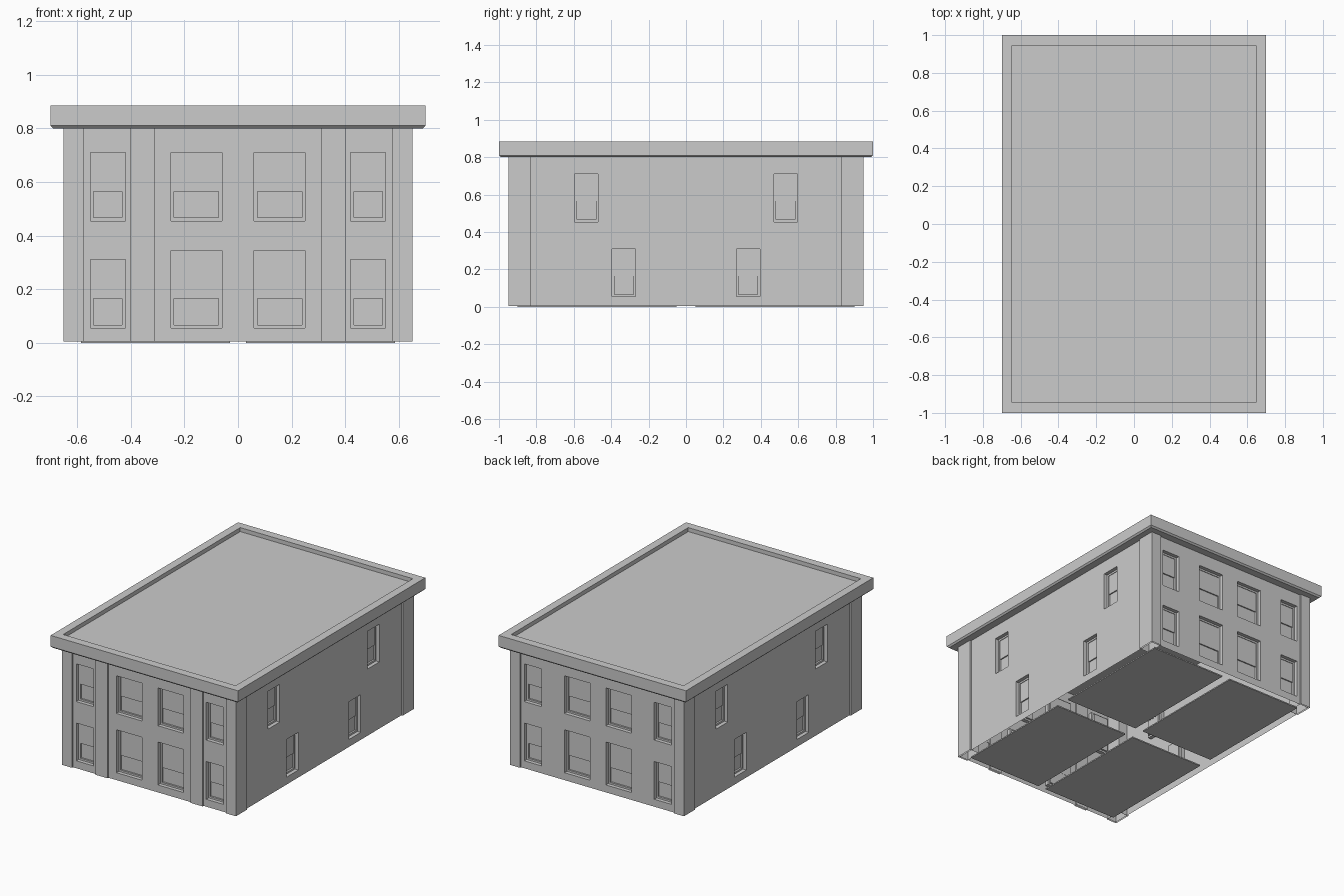
import bpy, bmesh
from mathutils import Vector

cube = bpy.data.objects.get("Cube")
if cube:
    bpy.data.objects.remove(cube, do_unlink=True)

# Single plain grey
grey = bpy.data.materials.new("plain_grey")
grey.use_nodes = True
grey.diffuse_color = (0.6, 0.6, 0.6, 1)
grey.node_tree.nodes["Principled BSDF"].inputs["Base Color"].default_value = (0.6, 0.6, 0.6, 1)

HX, HY = 0.64, 0.94        # wall half sizes
BASE, EAVE = 0.005, 0.80   # wall bottom and top


def add_box(bm, lo, hi, open_bottom=False):
    verts = bmesh.ops.create_cube(bm, size=1)["verts"]
    lo, hi = Vector(lo), Vector(hi)
    for v in verts:
        v.co = Vector([(l + h) / 2 + c * (h - l) for l, h, c in zip(lo, hi, v.co)])
    if open_bottom:
        bm.normal_update()
        faces = [f for f in verts[0].link_faces] + [f for v in verts for f in v.link_faces]
        low = [f for f in set(faces) if f.normal.z < -0.9]
        bmesh.ops.delete(bm, geom=low, context="FACES")


def make_object(name, bm):
    mesh = bpy.data.meshes.new(name)
    bm.normal_update()
    bm.to_mesh(mesh)
    bm.free()
    mesh.materials.append(grey)
    obj = bpy.data.objects.new(name, mesh)
    bpy.context.collection.objects.link(obj)
    return obj


def wall_box(bm, side, u0, u1, z0, z1, d0, d1):
    """Box on a wall: u runs along the wall, d is the depth inward from its face."""
    axis, sign = side
    half = (HX, HY)[axis]
    a, b = sorted((sign * (half - d0), sign * (half - d1)))
    if axis == 0:
        add_box(bm, (a, u0, z0), (b, u1, z1))
    else:
        add_box(bm, (u0, a, z0), (u1, b, z1))


# Window list: side, start, end, sill, head
windows = []
for side in ((1, -1), (1, 1)):
    for s in (-1, 1):
        for near, far, low_head in ((0.06, 0.25, 0.345), (0.42, 0.55, 0.31)):
            u0, u1 = sorted((s * near, s * far))
            windows.append((side, u0, u1, 0.055, low_head))
            windows.append((side, u0, u1, 0.455, 0.71))
for side in ((0, 1), (0, -1)):
    for s in (-1, 1):
        for near, far, sill in ((0.27, 0.395, 0.055), (0.47, 0.595, 0.455)):
            u0, u1 = sorted((s * near, s * far))
            windows.append((side, u0, u1, sill, sill + 0.255))

# Walls with stepped window recesses
bm = bmesh.new()
add_box(bm, (-HX, -HY, BASE), (HX, HY, EAVE + 0.01))
walls = make_object("walls", bm)
cutters = []
for name, inset, depth in (("reveal_cutter", 0, 0.025), ("pane_cutter", 0.012, 0.037)):
    bm = bmesh.new()
    for side, u0, u1, z0, z1 in windows:
        wall_box(bm, side, u0 + inset, u1 - inset, z0 + inset, z1 - inset, -0.05, depth)
    cutter = make_object(name, bm)
    cutter.hide_render = True
    cutters.append(cutter)
    mod = walls.modifiers.new(name, "BOOLEAN")
    mod.operation = "DIFFERENCE"
    mod.solver = "EXACT"
    mod.object = cutter
depsgraph = bpy.context.evaluated_depsgraph_get()
cut_mesh = bpy.data.meshes.new_from_object(walls.evaluated_get(depsgraph))
walls.modifiers.clear()
walls.data = cut_mesh
for cutter in cutters:
    bpy.data.objects.remove(cutter, do_unlink=True)

# The shell is open underneath
bm = bmesh.new()
bm.from_mesh(cut_mesh)
bm.normal_update()
under = [f for f in bm.faces if f.normal.z < -0.9 and f.calc_center_median().z < 0.02]
bmesh.ops.delete(bm, geom=under, context="FACES")
bm.to_mesh(cut_mesh)
bm.free()

# Upper sashes stand proud of the lower panes
bm = bmesh.new()
for side, u0, u1, z0, z1 in windows:
    wall_box(bm, side, u0 + 0.012, u1 - 0.012, z0 + 0.11, z1 - 0.012, 0.029, 0.038)
make_object("upper_sashes", bm)

# Corner pillars
bm = bmesh.new()
for sx in (-1, 1):
    for sy in (-1, 1):
        x0, x1 = sorted((sx * 0.575, sx * 0.65))
        y0, y1 = sorted((sy * 0.83, sy * 0.95))
        add_box(bm, (x0, y0, BASE), (x1, y1, EAVE + 0.005), True)
make_object("corner_pillars", bm)

# Front pilasters
bm = bmesh.new()
for s in (-1, 1):
    x0, x1 = sorted((s * 0.31, s * 0.40))
    add_box(bm, (x0, -0.95, BASE), (x1, -0.93, EAVE + 0.005), True)
make_object("front_pilasters", bm)

# Roof with chamfered eave, parapet and sunken deck
bm = bmesh.new()
rings = []
for inset, z in ((0.01, EAVE), (0, 0.81), (0, 0.885), (0.055, 0.885), (0.055, 0.858)):
    x, y = 0.7 - inset, 1 - inset
    rings.append([bm.verts.new(p) for p in ((-x, -y, z), (x, -y, z), (x, y, z), (-x, y, z))])
for a, b in zip(rings, rings[1:]):
    for i in range(4):
        j = (i + 1) % 4
        bm.faces.new((a[i], a[j], b[j], b[i]))
bm.faces.new(rings[0][::-1])
bm.faces.new(rings[-1])
make_object("roof", bm)

# Four floor slabs with a cross-shaped gap
bm = bmesh.new()
for sx in (-1, 1):
    for sy in (-1, 1):
        x0, x1 = sorted((sx * 0.03, sx * 0.585))
        y0, y1 = sorted((sy * 0.05, sy * 0.90))
        add_box(bm, (x0, y0, 0), (x1, y1, 0.008))
make_object("floor_slabs", bm)
